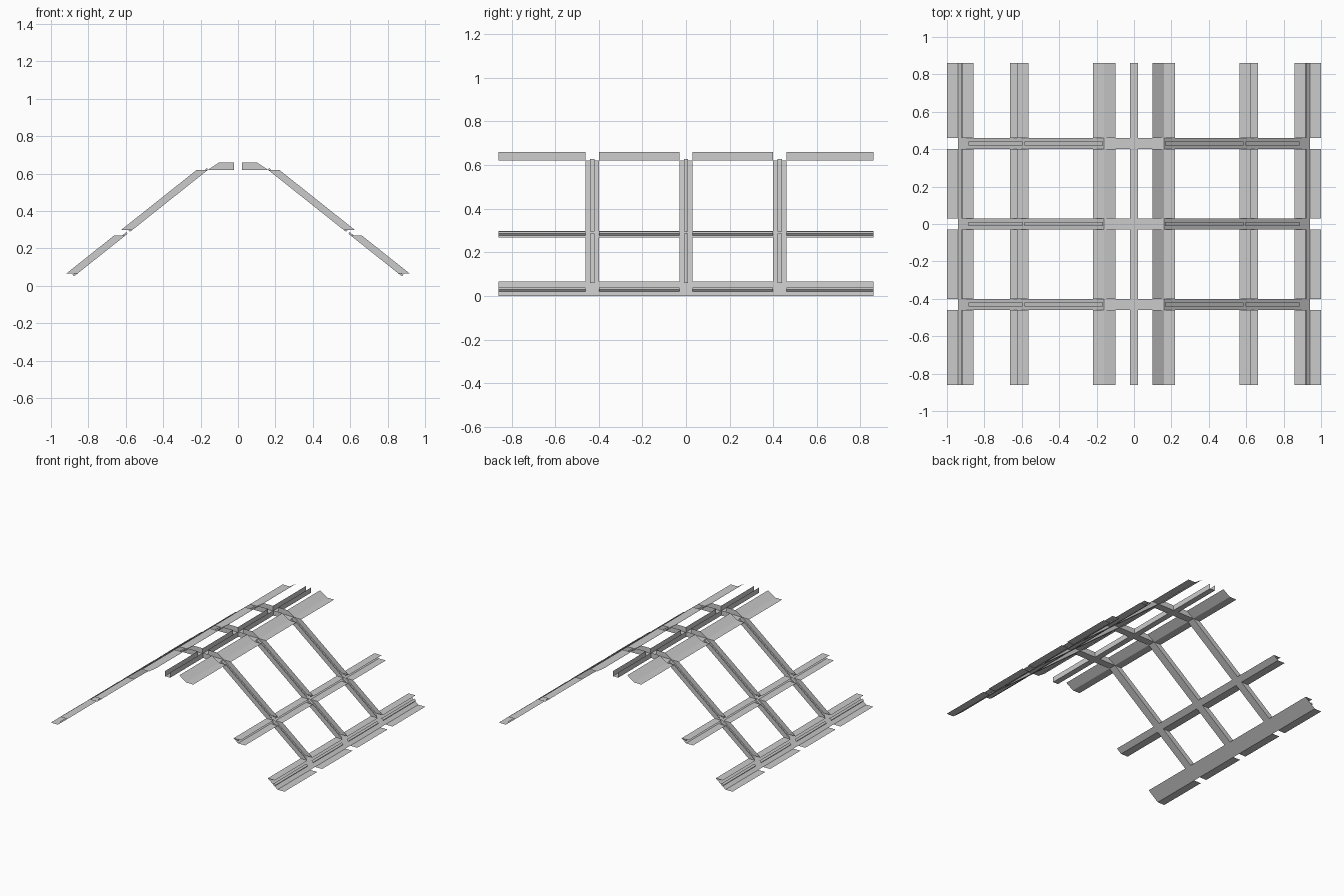
import bpy, bmesh

if "Cube" in bpy.data.objects:
    bpy.data.objects.remove(bpy.data.objects["Cube"])

L = 0.86                      # half length along y
W, R = 0.03, 0.01             # half width of rafter and of its rib
YS = (-0.43, 0.0, 0.43)       # rafter positions
SPANS = [(-L, -0.46), (-0.40, -W), (W, 0.40), (0.46, L)]
K = 1.258                     # horizontal run per unit drop of the slope


def inner(z):
    return (0.16 + (0.62 - z) * K, z)


def outer(z):
    return (0.22 + (0.62 - z) * K, z)


def raised(z, h=0.011):
    x, z = inner(z)
    return (x + h * 0.62, z + h * 0.78)


def sheet(bm, profile, y0, y1):
    """Extrude an open x-z profile from y0 to y1."""
    a = [bm.verts.new((x, y0, z)) for x, z in profile]
    b = [bm.verts.new((x, y1, z)) for x, z in profile]
    for i in range(len(profile) - 1):
        bm.faces.new((a[i], b[i], b[i + 1], a[i + 1]))


def plate(bm, outline, y):
    """Flat upright plate in the x-z plane."""
    bm.faces.new([bm.verts.new((x, y, z)) for x, z in outline])


def part(name, build, mirror=True):
    bm = bmesh.new()
    build(bm)
    me = bpy.data.meshes.new(name)
    bm.to_mesh(me)
    bm.free()
    ob = bpy.data.objects.new(name, me)
    bpy.context.collection.objects.link(ob)
    if mirror:
        m = ob.modifiers.new("mirror", 'MIRROR')
        m.use_axis[0] = True
        m.use_mirror_merge = False


# Ridge channel: flat base with upright walls between the rafters
def ridge(bm):
    sheet(bm, [(0, 0.62), (0.022, 0.62)], -L, L)
    for s in SPANS:
        sheet(bm, [(0.022, 0.62), (0.022, 0.66)], *s)


# Bend purlin: V shaped walls where the roof turns down
def bend_purlin(bm):
    for s in SPANS:
        sheet(bm, [(0.10, 0.66), inner(0.62), outer(0.62)], *s)


# Channel purlin: level walls, sloping base and a small rib
def purlin(top, low, rib_top, rib_low):
    def build(bm):
        sheet(bm, [inner(top), inner(low)], -L, L)
        for s in SPANS:
            sheet(bm, [outer(top), inner(top)], *s)
            sheet(bm, [inner(low), outer(low)], *s)
            rib = [inner(rib_top), raised(rib_top), raised(rib_low), inner(rib_low)]
            sheet(bm, rib, *s)
    return build


# Rafter: channel with side walls, flat at the ridge and then sloping
def rafter(y):
    def build(bm):
        stretches = ((0.62, 0.298), (0.268, 0.066))
        sheet(bm, [(0.022, 0.62), inner(0.62)], y - W, y + W)
        for a, b in stretches:
            sheet(bm, [inner(a), inner(b)], y - W, y + W)
        for side in (y - W, y + W):
            plate(bm, [(0.022, 0.62), (0.022, 0.66), (0.10, 0.66), inner(0.62)], side)
            for a, b in stretches:
                plate(bm, [inner(a), outer(a), outer(b), inner(b)], side)
        # Rib along the slope
        for a, b in ((0.62, 0.288), (0.278, 0.05)):
            sheet(bm, [raised(a), raised(b)], y - R, y + R)
            for side in (y - R, y + R):
                plate(bm, [inner(a), raised(a), raised(b), inner(b)], side)
    return build


part("ridge_channel", ridge)
part("bend_purlin", bend_purlin)
part("middle_purlin", purlin(0.298, 0.268, 0.288, 0.278))
part("base_purlin", purlin(0.066, 0.0, 0.031, 0.02))
for i, y in enumerate(YS):
    part(f"rafter_{i + 1}", rafter(y))
